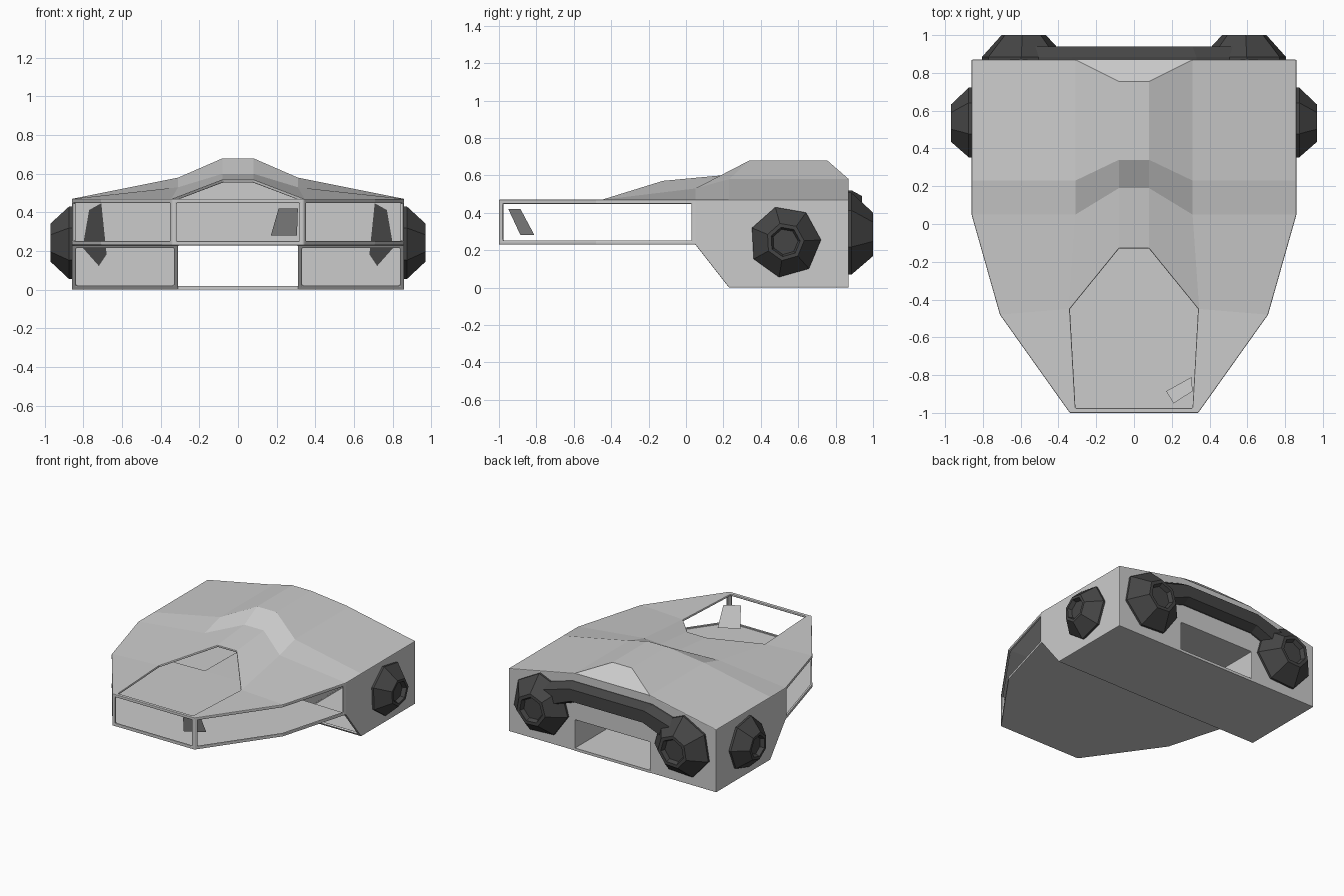
import bpy, bmesh, math
from mathutils import Matrix, Vector

if "Cube" in bpy.data.objects:
    bpy.data.objects.remove(bpy.data.objects["Cube"])

dark = bpy.data.materials.new("dark_metal")
dark.diffuse_color = (0.06, 0.06, 0.06, 1)
dark.use_nodes = True
dark.node_tree.nodes["Principled BSDF"].inputs["Base Color"].default_value = dark.diffuse_color


def finish(name, bm, mat=None):
    me = bpy.data.meshes.new(name)
    bm.to_mesh(me)
    bm.free()
    ob = bpy.data.objects.new(name, me)
    bpy.context.collection.objects.link(ob)
    if mat:
        me.materials.append(mat)
    return ob


# Hull corner points on the right side; a lower-case letter means the mirrored point
P = dict(A=(.86, .87, .47), B=(.86, .05, .47), C=(.71, -.48, .47), D=(.34, -1, .47),
         E=(.31, -.975, .47), F=(.34, -.45, .47), G=(.08, -.13, .57), H=(.08, .19, .60),
         I=(.31, .05, .53), J=(.08, .34, .68), K=(.31, .23, .58), L=(.08, .755, .68),
         M=(.31, .87, .58), N=(.86, .23, .47), O=(.86, .05, .23), Q=(.71, -.48, .23),
         R=(.34, -1, .23), S=(.31, .05, .23), T=(.31, .87, .23), U=(.86, .23, 0),
         V=(.86, .87, 0), W=(.31, .23, 0), X=(.31, .87, 0))
# roof panels, side, pod bottom, tunnel wall, pod rear
paired = "ANKM NBIK BCFI CDEF FGHI IHJK KJLM AVUOBN UVXW SWXT AMTXV".split()
# roof ridge, front lip, cabin floor, tunnel ceiling, rear wall
single = "DdeE GghH HhjJ JjlL LlmM OQRrqosS SstT MmtT".split()
# window openings, each group sharing one frame
windows = [["DRrd"], ["DCQR", "CBOQ"], ["dcqr", "cboq"], ["WUOS"], ["wuos"]]
canopy = "EFGgfe"

bm = bmesh.new()
verts = {}
for k, (x, y, z) in P.items():
    verts[k] = bm.verts.new((x, y, z))
    verts[k.lower()] = bm.verts.new((-x, y, z))


def face(word):
    return bm.faces.new([verts[c] for c in word])


for w in paired:
    face(w)
    face(w.lower() if w.isupper() else w.swapcase())
for w in single:
    face(w)
groups = [[face(w) for w in g] for g in windows]
top_hole = face(canopy)
bmesh.ops.recalc_face_normals(bm, faces=bm.faces[:])
for g in groups:
    bmesh.ops.inset_region(bm, faces=g, thickness=.022, use_even_offset=True)
    bmesh.ops.delete(bm, geom=g, context='FACES')
bmesh.ops.delete(bm, geom=[top_hole], context='FACES')
hull = finish("hull", bm)
sol = hull.modifiers.new("shell", 'SOLIDIFY')
sol.thickness = .016
sol.offset = -1
bev = hull.modifiers.new("edge", 'BEVEL')
bev.width = .005
bev.segments = 2
bev.limit_method = 'ANGLE'
bev.angle_limit = math.radians(50)

# Floor plate of the cargo tunnel
bm = bmesh.new()
bmesh.ops.create_cube(bm, size=1, matrix=Matrix.Translation((0, .55, .01))
                      @ Matrix.Diagonal((.64, .64, .02, 1)))
finish("tunnel_floor", bm)

# Tilted cockpit screen
bm = bmesh.new()
bm.faces.new([bm.verts.new(p) for p in
              ((.17, -.885, .28), (.305, -.81, .28), (.31, -.885, .42), (.21, -.95, .42))])
finish("screen", bm)


# Seven-sided thruster, revolved about its local z axis
def thruster(name, pos, axis, r, depth, spin):
    prof = [(r, -.01), (r, .015), (r * .53, depth), (r * .42, depth), (r * .36, depth - .03)]
    bm = bmesh.new()
    n = 7
    rings = [[bm.verts.new((a * math.cos(spin + 2 * math.pi * i / n),
                            a * math.sin(spin + 2 * math.pi * i / n), h)) for i in range(n)]
             for a, h in prof]
    for lo, hi in zip(rings, rings[1:]):
        for i in range(n):
            j = (i + 1) % n
            bm.faces.new((lo[i], lo[j], hi[j], hi[i]))
    bm.faces.new(rings[-1])
    bm.faces.new(rings[0][::-1])
    # local x follows +y (side units) or +x (rear units), local y follows up
    z = Vector(axis)
    x = Vector((0, 1, 0)) if abs(z.x) > .5 else Vector((1, 0, 0))
    m = Matrix((x, Vector((0, 0, 1)), z)).transposed().to_4x4()
    bm.transform(Matrix.Translation(pos) @ m)
    bmesh.ops.recalc_face_normals(bm, faces=bm.faces[:])
    finish(name, bm, dark)


for s, side in ((1, "right"), (-1, "left")):
    thruster(side + "_side_thruster", (s * .86, .53, .245), (s, 0, 0), .192, .11, math.radians(3))
    thruster(side + "_rear_thruster", (s * .585, .87, .28), (0, 1, 0), .228, .13,
             math.radians(87 if s > 0 else 93))

# Chamfered exhaust arch joining the rear thrusters
bm = bmesh.new()
outer = [(.74, .40), (.33, .52), (-.33, .52), (-.74, .40), (-.5, .30), (-.3, .37), (.3, .37), (.5, .30)]
inner = [(.68, .38), (.31, .49), (-.31, .49), (-.68, .38), (-.5, .32), (-.3, .40), (.3, .40), (.5, .32)]
rings = [[bm.verts.new((x, y, z)) for x, z in pts]
         for pts, y in ((outer, .86), (outer, .885), (inner, .94))]
for lo, hi in zip(rings, rings[1:]):
    for i in range(8):
        j = (i + 1) % 8
        bm.faces.new((lo[i], lo[j], hi[j], hi[i]))
bm.faces.new(rings[-1])
bm.faces.new(rings[0][::-1])
bmesh.ops.recalc_face_normals(bm, faces=bm.faces[:])
finish("exhaust_arch", bm, dark)
